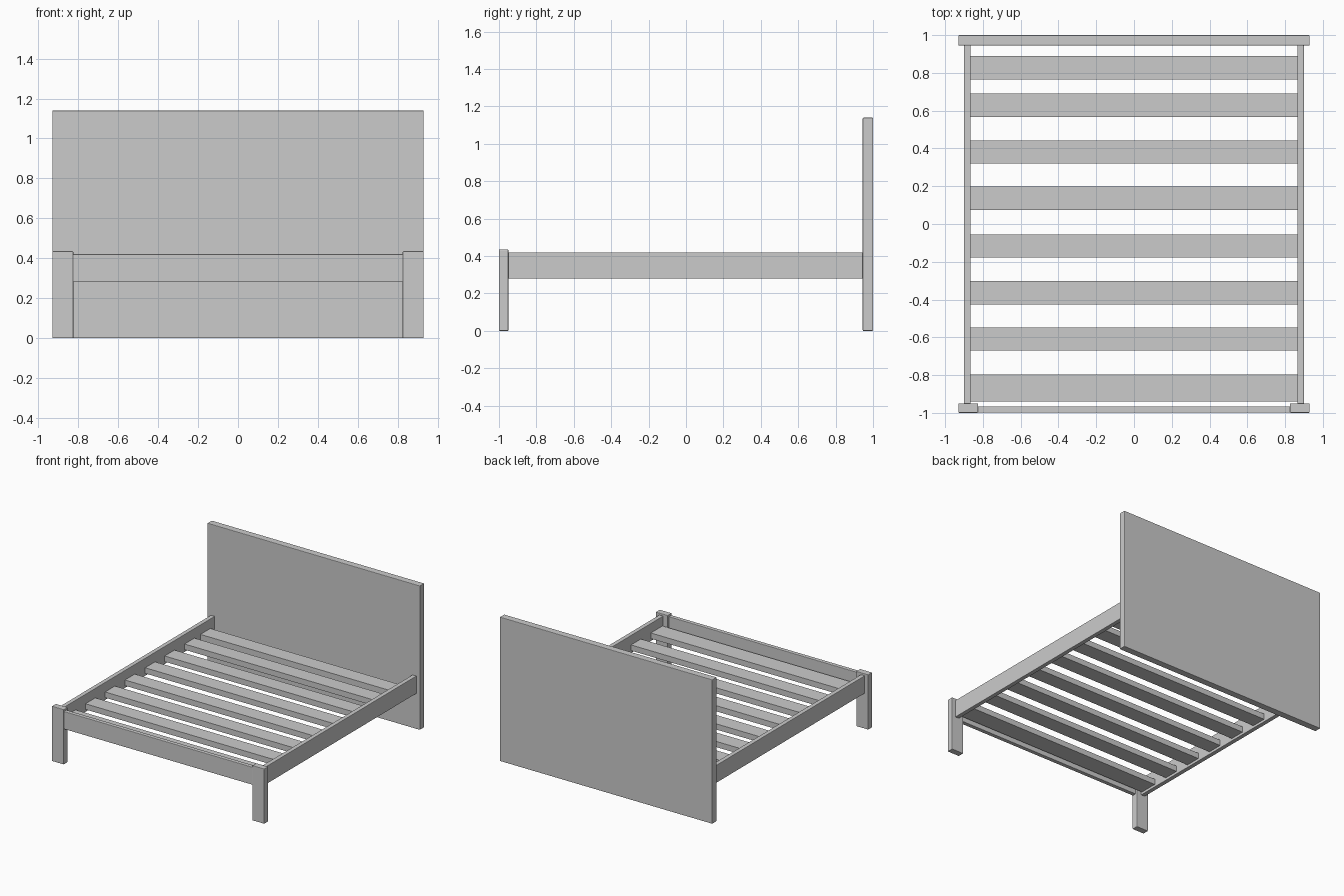
import bpy

if "Cube" in bpy.data.objects:
    bpy.data.objects.remove(bpy.data.objects["Cube"], do_unlink=True)

grey = bpy.data.materials.new("plain grey")
grey.use_nodes = True
colour = (0.6, 0.6, 0.6, 1)
grey.diffuse_color = colour
grey.node_tree.nodes["Principled BSDF"].inputs["Base Color"].default_value = colour


def board(name, x, y, z, bevel=0.004):
    """Box spanning the (low, high) ranges, with lightly eased edges."""
    spans = (x, y, z)
    bpy.ops.mesh.primitive_cube_add(size=1, location=[(a + b) / 2 for a, b in spans])
    obj = bpy.context.object
    obj.name = name
    obj.scale = [b - a for a, b in spans]
    bpy.ops.object.transform_apply(location=False, rotation=False, scale=True)
    obj.data.materials.append(grey)
    if bevel:
        mod = obj.modifiers.new("eased edges", "BEVEL")
        mod.width = bevel
        mod.segments = 2
    return obj


# Headboard reaching the floor
board("headboard", (-0.93, 0.93), (0.945, 1), (0, 1.14))

# Front legs and side rails
for side, s in (("left", 1), ("right", -1)):
    board(f"{side}_front_leg", sorted((s * 0.825, s * 0.93)), (-1, -0.95), (0, 0.435))
    board(f"{side}_side_rail", sorted((s * 0.865, s * 0.9)), (-0.952, 0.947), (0.28, 0.42))

# Front rail flush with the leg faces
board("front_rail", (-0.827, 0.827), (-0.998, -0.965), (0.28, 0.42))

# Mattress slats, the front one wider
slat_backs = [0.889, 0.69, 0.442, 0.198, -0.055, -0.303, -0.548, -0.796]
for i, back in enumerate(slat_backs):
    width = 0.145 if i == len(slat_backs) - 1 else 0.123
    board(f"slat_{i + 1}", (-0.867, 0.867), (back - width, back), (0.3, 0.345), bevel=0)
